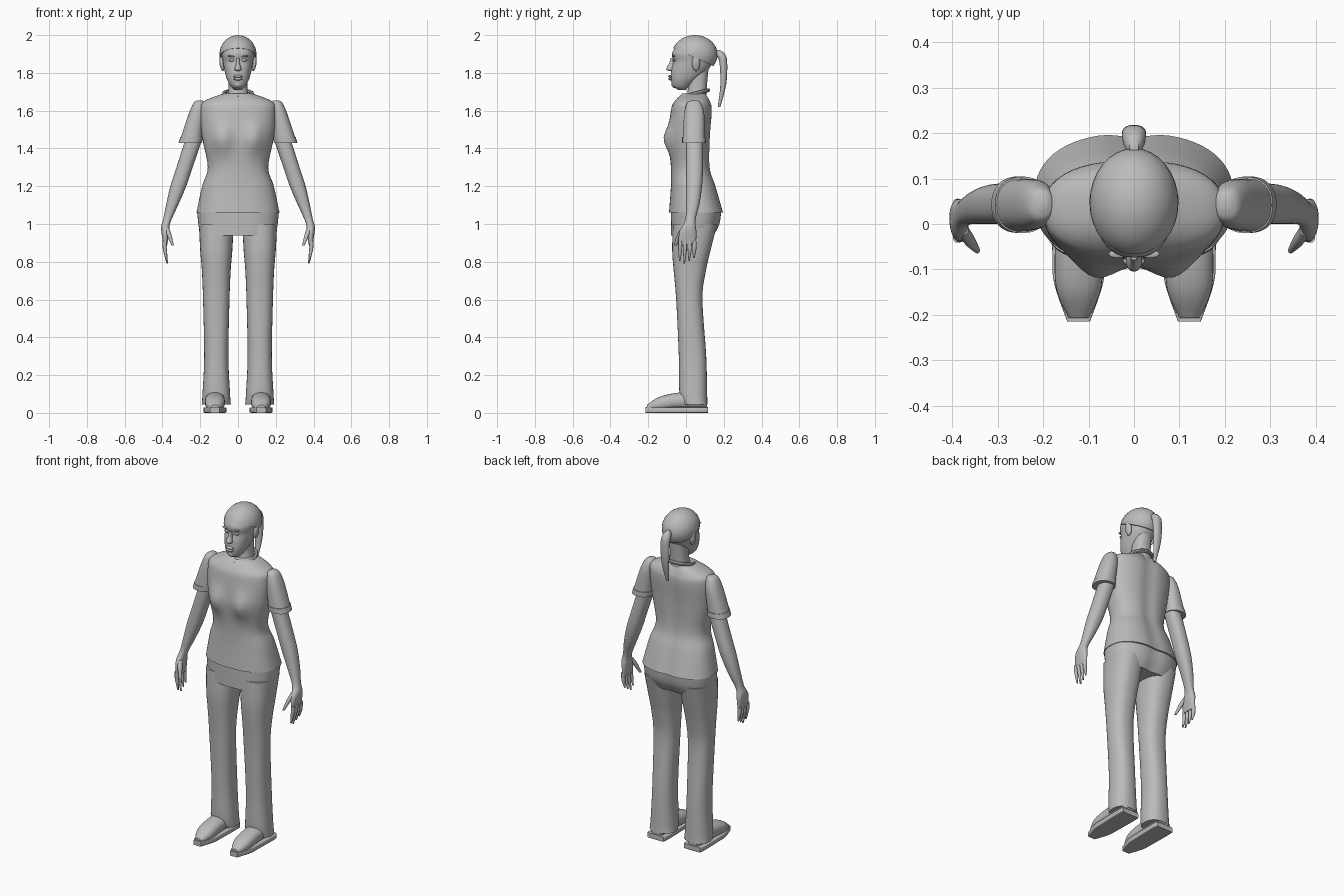
import bpy, bmesh, math
from mathutils import Vector, Matrix

if "Cube" in bpy.data.objects:
    bpy.data.objects.remove(bpy.data.objects["Cube"], do_unlink=True)

colour = (.5, .5, .5, 1)
grey = bpy.data.materials.new("plain_grey")
grey.use_nodes = True
grey.diffuse_color = colour
grey.node_tree.nodes["Principled BSDF"].inputs["Base Color"].default_value = colour


def finish(name, bm):
    bmesh.ops.recalc_face_normals(bm, faces=bm.faces)
    mesh = bpy.data.meshes.new(name)
    bm.to_mesh(mesh)
    bm.free()
    mesh.materials.append(grey)
    mesh.shade_smooth()
    mesh.set_sharp_from_angle(angle=math.radians(40))
    bpy.context.scene.collection.objects.link(bpy.data.objects.new(name, mesh))


def bridge(bm, first, second):
    for i in range(len(first)):
        bm.faces.new((first[i - 1], first[i], second[i], second[i - 1]))


def smooth_rings(rings, steps=5):
    """Smooth interpolation, with the slope at each ring taken from its neighbours."""
    points = [Vector(ring) for ring in rings]
    padded = [points[0], *points, points[-1]]
    result = []
    for before, start, end, after in zip(padded, padded[1:], padded[2:], padded[3:]):
        slope_in, slope_out = (end - before) / 2, (after - start) / 2
        for k in range(steps):
            t = k / steps
            ease = t * t * (3 - 2 * t)
            result.append(start.lerp(end, ease) + slope_in * t * (1 - t) ** 2
                          - slope_out * t * t * (1 - t))
    return result + [points[-1]]


def rounded(value, power):
    return math.copysign(abs(value) ** (2 / power), value)


def loft(name, rings, side=1, centre=lambda t: 0, power=2.3, sides=32, along="z", shape=None):
    """Each ring: position along the axis, half width in x, low and high on the third axis."""
    bm = bmesh.new()
    loops = []
    for t, half, low, high in smooth_rings(rings):
        loop = []
        for i in range(sides):
            angle = math.tau * i / sides
            x = side * (centre(t) + half * rounded(math.cos(angle), power))
            w = (low + high + (high - low) * rounded(math.sin(angle), power)) / 2
            point = Vector((x, w, t)) if along == "z" else Vector((x, t, w))
            loop.append(bm.verts.new(shape(point) if shape else point))
        loops.append(loop)
    for first, second in zip(loops, loops[1:]):
        bridge(bm, first, second)
    bm.faces.new(loops[0])
    bm.faces.new(loops[-1])
    finish(name, bm)


def add_ball(bm, centre, radii, tilt=0):
    place = (Matrix.Translation(centre) @ Matrix.Rotation(tilt, 4, "Y")
             @ Matrix.Diagonal((*radii, 1)))
    bmesh.ops.create_uvsphere(bm, u_segments=32, v_segments=20, radius=1, matrix=place)


def ball(name, centre, radii, tilt=0):
    bm = bmesh.new()
    add_ball(bm, centre, radii, tilt)
    finish(name, bm)


def bump(value, centre, width):
    return math.exp(-((value - centre) / width) ** 2)


def shirt_shape(point):
    # Bust at the front, spine hollow at the back
    if point.y < 0:
        point.y -= .036 * bump(abs(point.x), .085, .055) * bump(point.z, 1.45, .07)
    elif point.y > .06:
        point.y -= .01 * bump(point.x, 0, .04)
    return point


# Shirt and trouser hips
loft("shirt", [
    (1.06, .22, -.09, .2), (1.2, .19, -.08, .16), (1.3, .16, -.08, .13),
    (1.46, .19, -.09, .13), (1.6, .2, -.08, .14), (1.65, .18, -.06, .13),
    (1.69, .08, -.02, .11)], power=2.4, sides=64, shape=shirt_shape)
loft("trouser_hips", [(1.07, .217, -.08, .19), (1, .21, -.08, .18), (.94, .2, -.08, .15)],
     power=2.5, sides=64, shape=shirt_shape)

# Collar, tilted down to the front
bm = bmesh.new()
collar_matrix = Matrix.Translation((0, .046, 1.69)) @ Matrix.Rotation(.25, 4, "X")
loops = []
for i in range(40):
    turn = Matrix.Rotation(math.tau * i / 40, 4, "Z")
    loops.append([])
    for k in range(8):
        angle = math.tau * k / 8
        offset = Vector((.075 + .01 * math.cos(angle), 0, .01 * math.sin(angle)))
        loops[-1].append(bm.verts.new(collar_matrix @ turn @ offset))
for i in range(len(loops)):
    bridge(bm, loops[i - 1], loops[i])
finish("collar", bm)

# Neck and face
loft("neck", [(1.65, .06, 0, .11), (1.72, .05, .01, .11), (1.83, .05, .01, .12)])
loft("face", [
    (1.71, .02, -.04, 0), (1.73, .04, -.07, .02), (1.77, .06, -.08, .07),
    (1.82, .073, -.077, .12), (1.86, .08, -.068, .14), (1.91, .086, -.072, .15),
    (1.97, .06, -.03, .12)])
loft("nose", [(1.88, .008, -.08, -.05), (1.85, .01, -.09, -.05),
              (1.82, .018, -.105, -.05), (1.81, .01, -.09, -.05)], sides=16)
for name, height in (("upper_lip", 1.782), ("lower_lip", 1.768)):
    ball(name, (0, -.08, height), (.024, .014, .008))
ball("chin", (0, -.058, 1.74), (.024, .02, .02))

# Hair cap, cut along a line that drops to the nape
bm = bmesh.new()
add_ball(bm, (0, .047, 1.897), (.098, .12, .103))
bmesh.ops.bisect_plane(bm, geom=bm.verts[:] + bm.edges[:] + bm.faces[:],
                       plane_co=(0, .047, 1.88), plane_no=(0, .45, 1), clear_inner=True)
bmesh.ops.holes_fill(bm, edges=[e for e in bm.edges if e.is_boundary], sides=0)
finish("hair_cap", bm)
ball("hair_tie", (0, .168, 1.9), (.018, .02, .016))
loft("ponytail", [
    (1.92, .01, .16, .18), (1.9, .022, .155, .206), (1.86, .027, .176, .218),
    (1.74, .023, .182, .213), (1.62, .008, .168, .182)], sides=20)

for side, label in ((1, "left_"), (-1, "right_")):
    # Face details
    ball(label + "eye", (side * .033, -.063, 1.867), (.015, .009, .007))
    ball(label + "brow", (side * .035, -.066, 1.888), (.021, .009, .004), side * -.12)
    ball(label + "ear", (side * .084, .053, 1.852), (.014, .021, .042), side * .1)

    # Sleeve with a thicker cuff, and the arm hanging outward to the wrist
    def sleeve_centre(z):
        return .25 + (1.44 - z) * .22

    def arm_centre(z):
        return min(.25 + (1.4 - z) * .33, .385)

    loft(label + "sleeve", [
        (1.655, .012, .03, .06), (1.64, .03, .005, .08), (1.58, .043, -.01, .097),
        (1.46, .057, -.017, .1)], side, sleeve_centre)
    loft(label + "cuff", [(1.46, .06, -.02, .104), (1.43, .062, -.02, .105)],
         side, sleeve_centre)
    loft(label + "arm", [
        (1.46, .045, 0, .09), (1.3, .043, 0, .09), (1.2, .042, 0, .085), (1.1, .032, 0, .07),
        (1.02, .022, -.005, .05), (.96, .021, -.035, .055), (.89, .01, -.04, .053)],
        side, arm_centre)

    # Fingers and thumb
    for i, name in enumerate(("index", "middle", "ring", "little")):
        y = .025 * i - .03
        tip = .79 + .015 * abs(i - 1)
        loft(f"{label}{name}_finger", [
            (.91, .011, y - .011, y + .011), (.86, .01, y - .011, y + .009),
            (tip, .004, y - .007, y)], side, lambda z: .388 - max(.87 - z, 0) / 6, sides=12)
    loft(label + "thumb", [(.98, .012, -.025, 0), (.94, .012, -.048, -.02),
                           (.885, .006, -.065, -.05)],
         side, lambda z: .377 - (.98 - z) / 3, sides=12)

    # Trouser leg with a flared hem
    loft(label + "trouser_leg", [
        (1, .092, -.07, .165), (.86, .085, -.073, .13), (.75, .076, -.065, .105),
        (.6, .07, -.052, .087), (.3, .064, -.038, .107), (.1, .073, -.035, .112),
        (.045, .077, -.02, .114)], side, lambda z: .115, power=2.4)

    # Shoe: rounded upper on a flat sole, from heel to toe
    def shoe_centre(y):
        return .122

    loft(label + "shoe_upper", [
        (.11, .03, .02, .07), (.08, .05, .02, .1), (-.03, .052, .02, .108),
        (-.14, .05, .01, .085), (-.207, .022, .01, .042)], side, shoe_centre, along="y")
    outline = ((.116, .045), (.1, .06), (-.06, .058), (-.13, .054), (-.215, .025))
    loft(label + "shoe_sole", [(y, half, 0, .03) for y, half in outline],
         side, shoe_centre, power=9, along="y")
